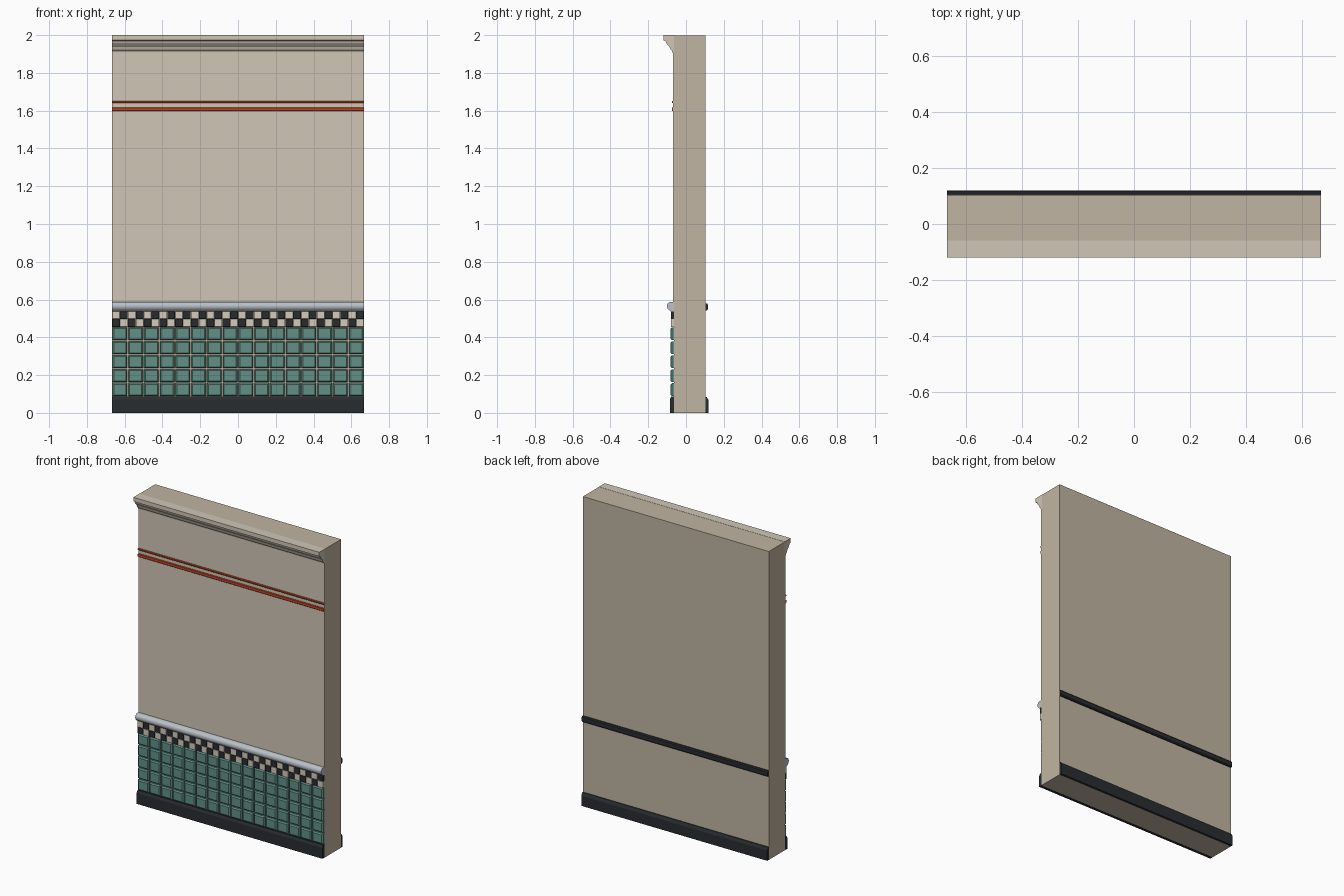
import bpy, bmesh

if "Cube" in bpy.data.objects:
    bpy.data.objects.remove(bpy.data.objects["Cube"])

W = 2 / 3          # half width
FRONT = -0.068     # finished front wall plane
BACK = 0.104


def material(name, rgb):
    m = bpy.data.materials.new(name)
    m.diffuse_color = (*rgb, 1)
    m.use_nodes = True
    m.node_tree.nodes["Principled BSDF"].inputs["Base Color"].default_value = m.diffuse_color
    return m


BODY = material("stone", (0.53, 0.46, 0.36))
PLASTER = material("plaster", (0.63, 0.57, 0.47))
TRIM = material("cornice_paint", (0.63, 0.57, 0.47))
DARK = material("dark_stone", (0.022, 0.025, 0.03))
TEAL = material("teal_glaze", (0.12, 0.28, 0.24))
CREAM = material("cream_glaze", (0.66, 0.6, 0.5))
RED = material("red_paint", (0.55, 0.06, 0.02))
RAIL = material("rail_glaze", (0.5, 0.53, 0.58))


def finish(bm, name, mat):
    bmesh.ops.recalc_face_normals(bm, faces=bm.faces)
    me = bpy.data.meshes.new(name)
    bm.to_mesh(me)
    bm.free()
    ob = bpy.data.objects.new(name, me)
    bpy.context.collection.objects.link(ob)
    me.materials.append(mat)
    return ob


def extrude(name, profile, mat, smooth=False):
    """Run a (y, z) profile across the full width."""
    bm = bmesh.new()
    f = bm.faces.new([bm.verts.new((-W, y, z)) for y, z in profile])
    r = bmesh.ops.extrude_face_region(bm, geom=[f], use_keep_orig=True)
    verts = [v for v in r["geom"] if isinstance(v, bmesh.types.BMVert)]
    bmesh.ops.translate(bm, vec=(2 * W, 0, 0), verts=verts)
    ob = finish(bm, name, mat)
    if smooth:
        bpy.context.view_layer.objects.active = ob
        ob.select_set(True)
        bpy.ops.object.shade_smooth_by_angle(angle=0.7)
        ob.select_set(False)
    return ob


def slab(name, y0, y1, z0, z1, mat):
    return extrude(name, [(y0, z0), (y1, z0), (y1, z1), (y0, z1)], mat)


def add_tile(bm, x0, x1, z0, z1, y_back, y_face, c):
    """Tile with a chamfered front edge."""
    def ring(i, y):
        return [bm.verts.new(p) for p in ((x0 + i, y, z0 + i), (x1 - i, y, z0 + i),
                                          (x1 - i, y, z1 - i), (x0 + i, y, z1 - i))]
    a, b, d = ring(0, y_back), ring(0, y_face + c), ring(c, y_face)
    for p, q in ((a, b), (b, d)):
        for k in range(4):
            n = (k + 1) % 4
            bm.faces.new((p[k], p[n], q[n], q[k]))
    bm.faces.new(d)
    bm.faces.new(a[::-1])


# wall core and front plaster
slab("wall_core", -0.064, BACK, 0, 1.999, BODY)
slab("plaster_panel", FRONT, -0.064, 0.56, 1.92, PLASTER)

# crown cornice
extrude("cornice", [(-0.059, 2), (-0.12, 2), (-0.12, 1.973), (-0.108, 1.968),
                    (-0.104, 1.957), (-0.095, 1.946), (-0.087, 1.938),
                    (-0.082, 1.924), (-0.074, 1.916), (-0.073, 1.908),
                    (-0.059, 1.908)], TRIM)

# painted stripes
for label, z0, z1 in (("wide_stripe", 1.597, 1.618), ("thin_stripe", 1.64, 1.652)):
    c = 0.003
    extrude(label, [(FRONT, z0), (-0.072, z0), (-0.075, z0 + c),
                    (-0.075, z1 - c), (-0.072, z1), (FRONT, z1)], RED)

# rounded dado rail
extrude("dado_rail", [(-0.064, 0.587), (-0.085, 0.587), (-0.094, 0.583), (-0.1, 0.573),
                      (-0.101, 0.562), (-0.097, 0.551), (-0.09, 0.545),
                      (-0.082, 0.538), (-0.064, 0.538)], RAIL, smooth=True)

# checker band: 32 columns, two rows
s = 2 * W / 32
for name, mat, parity in (("checker_light", CREAM, 0), ("checker_dark", DARK, 1)):
    bm = bmesh.new()
    for row in range(2):
        for col in range(32):
            if (row + col + 1) % 2 == parity:
                z = 0.456 + row * 0.0415
                x = -W + col * s
                add_tile(bm, x + 0.0006, x + s - 0.0006, z, z + 0.041,
                         -0.064, -0.08, 0.001)
    finish(bm, name, mat)

# wall tiles: 16 columns, five rows
bm = bmesh.new()
px, pz = 2 * W / 16, 0.074
for row in range(5):
    for col in range(16):
        x, z = -W + col * px, 0.086 + row * pz
        add_tile(bm, x + 0.003, x + px - 0.003, z + 0.003, z + pz - 0.003,
                 -0.064, -0.081, 0.007)
finish(bm, "wall_tiles", TEAL)

# front and back skirting, back rail
extrude("front_skirting", [(-0.064, 0), (-0.086, 0), (-0.086, 0.07),
                           (-0.078, 0.086), (-0.064, 0.086)], DARK)
extrude("back_skirting", [(BACK, 0), (0.12, 0), (0.12, 0.066),
                          (0.11, 0.084), (BACK, 0.084)], DARK)
extrude("back_rail", [(BACK, 0.542), (0.111, 0.542), (0.116, 0.548),
                      (0.116, 0.574), (0.111, 0.58), (BACK, 0.58)], DARK)
